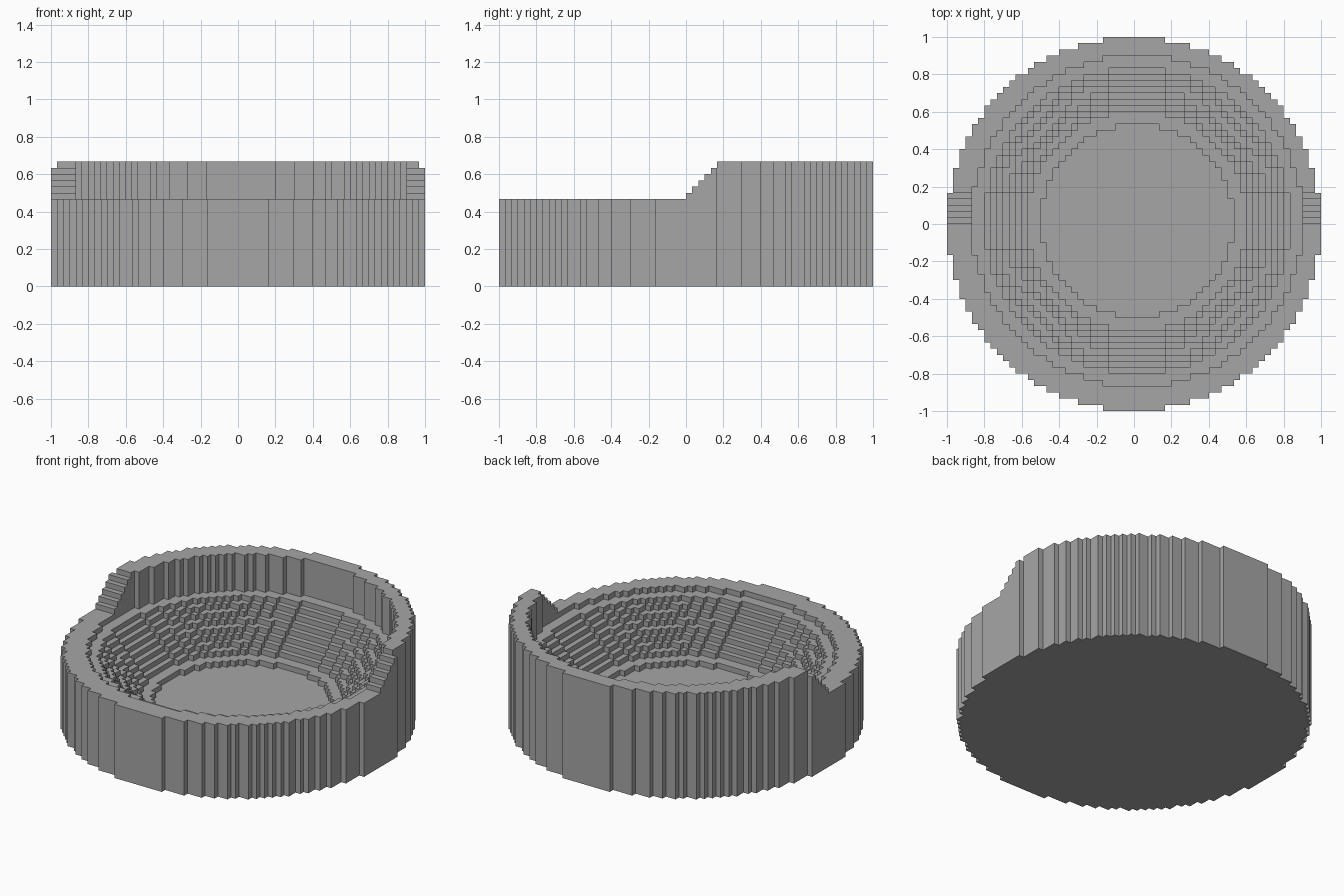
import bpy
import bmesh

cube = bpy.data.objects.get("Cube")
if cube:
    bpy.data.objects.remove(cube, do_unlink=True)

HALF = 30            # outer radius in blocks
U = 1 / HALF         # block size
RIM, TOP = 14, 20    # low and high wall heights in blocks
PIT_R, TIER_R, BOWL_R = 15.5, 17.5, 26.5
PIT_Z, WALK_Z, TIERS = 4, 5, 8

stone = bpy.data.materials.new("grey stone")
stone.use_nodes = True
GREY = (0.38, 0.38, 0.38, 1)
stone.diffuse_color = GREY
stone.node_tree.nodes["Principled BSDF"].inputs["Base Color"].default_value = GREY


def zone(i, j):
    """Part that owns a block column."""
    if (i + 0.5) ** 2 + (j + 0.5) ** 2 > HALF ** 2:
        return None
    d = i * i + j * j
    if d > BOWL_R ** 2:
        return "outer_wall"
    if d > TIER_R ** 2:
        return "seating_tiers"
    return "walkway" if d > PIT_R ** 2 else "arena_floor"


def height(i, j):
    """Height of a block column, in blocks."""
    part = zone(i, j)
    if part is None:
        return 0
    if part == "outer_wall":
        return min(TOP, RIM + 1 + j) if j >= 0 else RIM
    if part == "seating_tiers":
        return WALK_Z + sum(i * i + j * j > (TIER_R + k) ** 2 for k in range(TIERS))
    return WALK_Z if part == "walkway" else PIT_Z


def build(name, cells, top=height, sides=True):
    """Top faces of the columns, with risers down to lower neighbours."""
    bm = bmesh.new()

    def quad(*points):
        bm.faces.new([bm.verts.new([c * U for c in p]) for p in points])

    for i, j in cells:
        h = top(i, j)
        corners = [(i, j), (i + 1, j), (i + 1, j + 1), (i, j + 1)]
        ring = [(x, y, h) for x, y in corners]
        quad(*(ring if sides else reversed(ring)))
        if not sides:
            continue
        for k, (di, dj) in enumerate([(0, -1), (1, 0), (0, 1), (-1, 0)]):
            low = height(i + di, j + dj)
            if low < h:
                a, b = corners[k], corners[(k + 1) % 4]
                quad((*a, low), (*b, low), (*b, h), (*a, h))
    bmesh.ops.remove_doubles(bm, verts=bm.verts, dist=U / 100)
    mesh = bpy.data.meshes.new(name)
    bm.to_mesh(mesh)
    bm.free()
    mesh.materials.append(stone)
    bpy.context.collection.objects.link(bpy.data.objects.new(name, mesh))


span = range(-HALF, HALF)
columns = [(i, j) for i in span for j in span if zone(i, j)]

# Stepped wall, seats, walkway and sunken floor
for part in ("outer_wall", "seating_tiers", "walkway", "arena_floor"):
    build(part, [c for c in columns if zone(*c) == part])

# Flat underside
build("underside", columns, top=lambda i, j: 0, sides=False)
